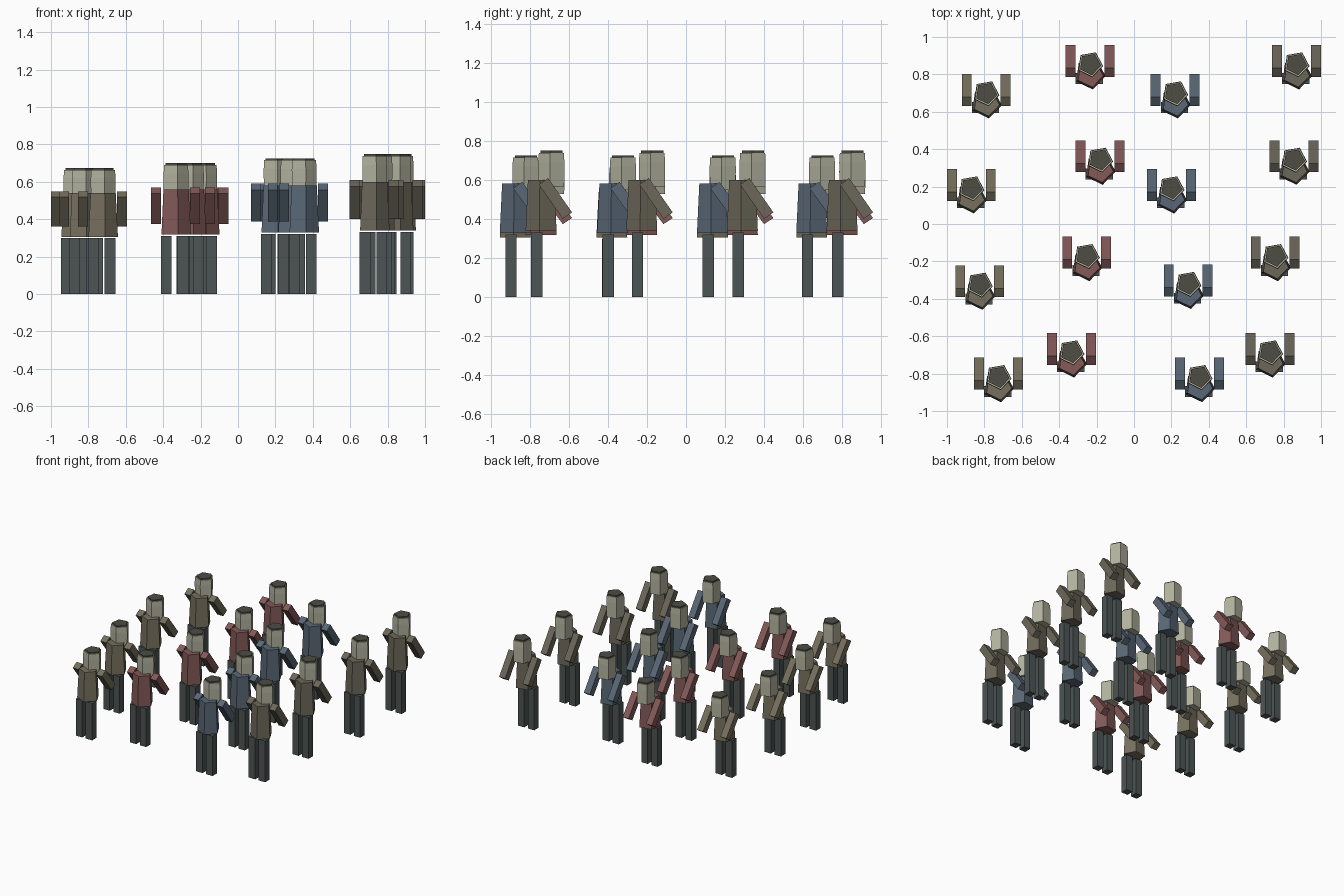
import bpy, bmesh
from math import sin, cos, radians
from mathutils import Matrix

if "Cube" in bpy.data.objects:
    bpy.data.objects.remove(bpy.data.objects["Cube"])


def material(name, rgb):
    m = bpy.data.materials.new(name)
    m.diffuse_color = (*rgb, 1)
    m.use_nodes = True
    m.node_tree.nodes["Principled BSDF"].inputs["Base Color"].default_value = m.diffuse_color
    return m


SKIN = material("skin", (.45, .45, .35))
HAT = material("hat", (.075, .075, .06))
TROUSERS = material("trousers", (.073, .09, .088))
COATS = [material("olive_coat", (.18, .16, .11)), material("red_coat", (.225, .10, .097)),
         material("blue_coat", (.10, .137, .18)), material("brown_coat", (.15, .135, .10))]


def finish(bm, name):
    bmesh.ops.recalc_face_normals(bm, faces=bm.faces)
    me = bpy.data.meshes.new(name)
    bm.to_mesh(me)
    bm.free()
    return me


def five_sided(name, y, rings):
    """Stack of five-sided rings (radius, z), capped at both ends."""
    bm = bmesh.new()
    loops = []
    for r, z in rings:
        loops.append([bm.verts.new((r * cos(radians(72 * i - 8)), y + r * sin(radians(72 * i - 8)), z))
                      for i in range(5)])
    for a, b in zip(loops, loops[1:]):
        for i in range(5):
            j = (i + 1) % 5
            bm.faces.new((a[i], a[j], b[j], b[i]))
    bm.faces.new(loops[0])
    bm.faces.new(loops[-1])
    return finish(bm, name)


def box(name, centre, size, tilt=0):
    bm = bmesh.new()
    bmesh.ops.create_cube(bm, size=1, matrix=Matrix.Translation(centre)
                          @ Matrix.Rotation(radians(tilt), 4, 'X') @ Matrix.Diagonal((*size, 1)))
    return finish(bm, name)


# Part meshes of the tallest figure (height 0.75), feet at z = 0
H = .75
PARTS = {
    "head": (five_sided("head", -.006, [(.070, .567), (.071, .69), (.068, .739)]), SKIN),
    "hat": (five_sided("hat", -.005, [(.060, .735), (.060, H)]), HAT),
    "torso": (five_sided("torso", -.058, [(.084, .340), (.072, .60)]), None),
    "left_leg": (box("left_leg", (-.048, -.083, .166), (.057, .058, .332)), TROUSERS),
    "right_leg": (box("right_leg", (.041, -.083, .166), (.057, .058, .332)), TROUSERS),
    "left_arm": (box("left_arm", (-.104, .012, .505), (.053, .058, .214), 35), None),
    "right_arm": (box("right_arm", (.104, .012, .505), (.053, .058, .214), 35), None),
}

# Crowd: four columns, each with its own height and coat colour
COLUMNS = [
    (.674, [(-.79, .705), (-.87, .197), (-.825, -.318), (-.725, -.812)]),
    (.700, [(-.235, .86), (-.182, .35), (-.253, -.165), (-.335, -.68)]),
    (.726, [(.22, .705), (.20, .197), (.29, -.314), (.35, -.812)]),
    (.750, [(.868, .86), (.855, .35), (.755, -.165), (.727, -.68)]),
]
for (height, spots), coat in zip(COLUMNS, COATS):
    for part, (mesh, mat) in PARTS.items():
        data = mesh.copy()
        data.materials.append(mat or coat)
        for x, y in spots:
            ob = bpy.data.objects.new(part, data)
            ob.location = (x, y, 0)
            ob.scale = (1, 1, height / H)
            bpy.context.collection.objects.link(ob)
